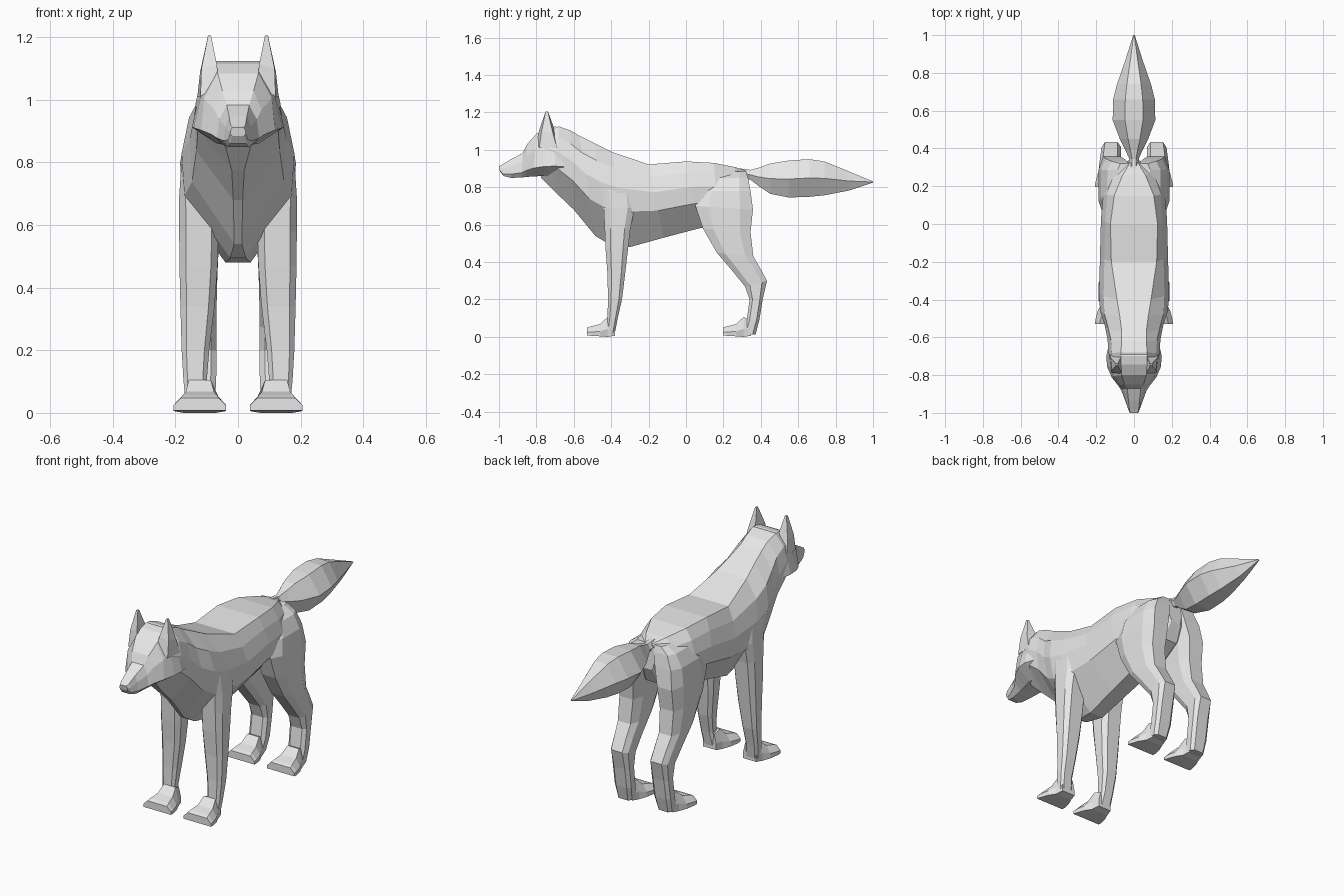
import bpy, bmesh

grey = bpy.data.materials.new("light grey fur")
grey.diffuse_color = (0.8, 0.8, 0.8, 1)


def loft(name, rings, mirror=False):
    """Skin a list of equal-length point rings and cap both ends."""
    bm = bmesh.new()
    loops = [[bm.verts.new(p) for p in ring] for ring in rings]
    n = len(loops[0])
    for a, b in zip(loops, loops[1:]):
        for i in range(n):
            j = (i + 1) % n
            bm.faces.new((a[i], a[j], b[j], b[i]))
    bm.faces.new(loops[0])
    bm.faces.new(loops[-1][::-1])
    bmesh.ops.recalc_face_normals(bm, faces=bm.faces)
    mesh = bpy.data.meshes.new(name)
    bm.to_mesh(mesh)
    bm.free()
    mesh.materials.append(grey)
    obj = bpy.data.objects.new(name, mesh)
    bpy.context.collection.objects.link(obj)
    if mirror:
        obj.modifiers.new("mirror", 'MIRROR')
    return obj


def section(yt, zt, yb, zb, profile):
    """Symmetric cross-section; profile = (half width, fraction down) pairs."""
    half = [(w, yt + (yb - yt) * t, zt + (zb - zt) * t) for w, t in profile]
    return [(x, y, z) for x, y, z in half] + [(-x, y, z) for x, y, z in reversed(half)]


# Torso and neck: top y, z, bottom y, z, back half width, side half width, keel half width
torso = [
    (.325, .888, .335, .75, .02, .045, .03),
    (.26, .908, .29, .66, .06, .12, .04),
    (.15, .93, .17, .60, .105, .163, .05),
    (0, .938, .07, .58, .125, .175, .05),
    (-.20, .922, -.12, .53, .12, .18, .045),
    (-.40, .99, -.30, .48, .09, .185, .04),
    (-.49, 1.035, -.41, .495, .075, .18, .025),
    (-.57, 1.075, -.485, .54, .065, .155, .012),
    (-.62, 1.105, -.60, .68, .065, .14, .015),
    (-.68, 1.125, -.70, .775, .07, .135, .02),
    (-.74, 1.11, -.775, .85, .07, .12, .04),
]
loft("torso", [section(yt, zt, yb, zb, [(a, 0), (b * .87, .17), (b, .38), (b * .95, .63), (c, 1)])
               for yt, zt, yb, zb, a, b, c in torso])

# Head and muzzle: y top, z top, y bottom, z bottom, brow, temple, cheek, jaw
head = [
    (-.61, 1.09, -.60, .86, .06, .11, .125, .05),
    (-.70, 1.125, -.70, .86, .07, .12, .147, .07),
    (-.745, 1.115, -.76, .86, .07, .115, .142, .065),
    (-.80, 1.085, -.815, .858, .065, .108, .118, .05),
    (-.85, 1.03, -.855, .855, .05, .075, .085, .045),
    (-.872, .983, -.88, .852, .036, .06, .068, .04),
    (-.935, .95, -.935, .85, .029, .04, .047, .033),
    (-.985, .92, -.975, .86, .024, .03, .032, .025),
    (-1.0, .912, -.995, .885, .018, .024, .025, .018),
]
loft("head", [section(yt, zt, yb, zb, [(a, 0), (b, .35), (c, .8), (d, 1)])
              for yt, zt, yb, zb, a, b, c, d in head])

# Ears
loft("ears", [
    [(.06, -.80, 1.05), (.12, -.785, 1.01), (.13, -.69, 1.01), (.062, -.685, 1.06)],
    [(.068, -.782, 1.115), (.117, -.772, 1.10), (.121, -.712, 1.09), (.07, -.705, 1.115)],
    [(.086, -.75, 1.205), (.096, -.75, 1.205), (.096, -.738, 1.205), (.086, -.738, 1.205)],
], True)

# Tail: y, top z, bottom z, half width
tail = [(.29, .90, .85, .03), (.345, .893, .84, .025), (.39, .905, .805, .045),
        (.45, .927, .765, .075), (.55, .943, .745, .113), (.66, .95, .749, .11),
        (.74, .938, .757, .09), (.87, .885, .782, .045), (1.0, .831, .825, .004)]
loft("tail", [section(y, t, y, b, [(w * .42, 0), (w, .5), (w * .42, 1)]) for y, t, b, w in tail])


def leg_ring(z, y0, y1, x0, x1, tilt=0):
    """Eight-sided ring; tilt raises its front edge."""
    cx, cy, hx, hy = (x0 + x1) / 2, (y0 + y1) / 2, (x1 - x0) / 2, (y1 - y0) / 2
    unit = [(.65, -1), (1, -.55), (1, .55), (.65, 1), (-.65, 1), (-1, .55), (-1, -.55), (-.65, -1)]
    return [(cx + hx * u, cy + hy * v, z - tilt * v) for u, v in unit]


# Front legs, from shoulder to ankle
front = [
    (.86, -.42, -.32, .10, .158), (.78, -.45, -.28, .08, .182), (.69, -.44, -.275, .07, .188),
    (.58, -.435, -.297, .062, .188), (.47, -.43, -.31, .065, .187), (.34, -.42, -.325, .075, .184),
    (.20, -.417, -.342, .092, .18), (.10, -.42, -.365, .10, .174), (.012, -.43, -.382, .09, .165),
]
loft("front_legs", [leg_ring(*r) for r in front], True)

# Hind legs, from hip over the hock to the ankle
hind = [
    (.885, .18, .32, .015, .085), (.85, .13, .332, .015, .14), (.78, .08, .345, .025, .175),
    (.69, .05, .358, .05, .187, .01),
    (.57, .09, .345, .06, .187, .01), (.44, .165, .36, .066, .184, .01), (.36, .25, .395, .068, .178, -.01),
    (.285, .315, .433, .068, .172, -.015), (.20, .34, .41, .068, .17), (.09, .325, .392, .07, .17),
    (.012, .30, .372, .08, .165),
]
loft("hind_legs", [leg_ring(*r) for r in hind], True)

# Paws: distance back from the toe, bottom z, top z, bottom half width, top half width
paw = [(0, .008, .048, .084, .06), (.02, .006, .056, .083, .055), (.07, .003, .068, .07, .045),
       (.11, .0, .105, .05, .035), (.15, .006, .09, .04, .028)]
for name, toe in (("front_paws", -.53), ("hind_paws", .197)):
    loft(name, [[(.122 - a, toe + d, z0), (.122 - a, toe + d, z0 * .6 + z1 * .4), (.122 - b, toe + d, z1),
                 (.122 + b, toe + d, z1), (.122 + a, toe + d, z0 * .6 + z1 * .4), (.122 + a, toe + d, z0)]
                for d, z0, z1, a, b in paw], True)
